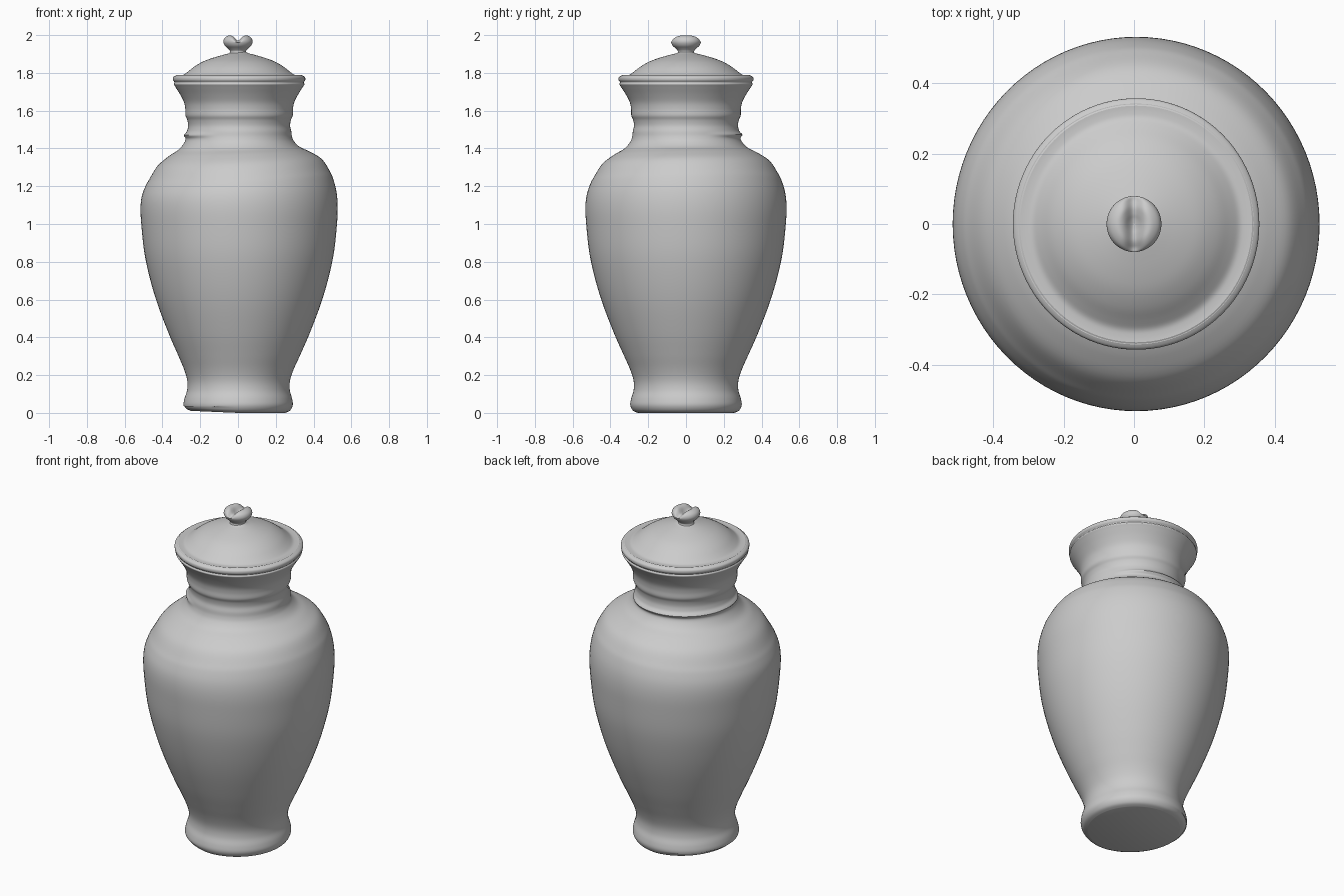
import bpy, bmesh, math

if "Cube" in bpy.data.objects:
    bpy.data.objects.remove(bpy.data.objects["Cube"])

SEG = 96
YS = 1.02  # slightly deeper than wide

clay = bpy.data.materials.new("grey clay")
clay.diffuse_color = (0.6, 0.6, 0.6, 1)
clay.use_nodes = True
clay.node_tree.nodes["Principled BSDF"].inputs["Base Color"].default_value = clay.diffuse_color


def smooth_profile(pts, n=4):
    """Catmull-Rom through (radius, height) points."""
    out = []
    for i in range(len(pts) - 1):
        p = [pts[max(i - 1, 0)], pts[i], pts[i + 1], pts[min(i + 2, len(pts) - 1)]]
        for k in range(n):
            t = k / n
            out.append(tuple(0.5 * (2 * b + (c - a) * t + (2 * a - 5 * b + 4 * c - d) * t * t
                                    + (3 * b - a - 3 * c + d) * t ** 3)
                             for a, b, c, d in zip(*p)))
    out.append(pts[-1])
    return out


def lathe(name, pts, n=4, cap_bottom=False, cap_top=False, warp=None):
    bm = bmesh.new()
    rings = []
    for r, z in smooth_profile(pts, n):
        ring = []
        for s in range(SEG):
            a = 2 * math.pi * s / SEG
            co = (r * math.cos(a), r * math.sin(a) * YS, z)
            ring.append(bm.verts.new(warp(*co) if warp else co))
        rings.append(ring)
    for lo, hi in zip(rings, rings[1:]):
        for s in range(SEG):
            t = (s + 1) % SEG
            bm.faces.new((lo[s], lo[t], hi[t], hi[s]))
    if cap_bottom:
        bm.faces.new(rings[0][::-1])
    if cap_top:
        bm.faces.new(rings[-1])
    me = bpy.data.meshes.new(name)
    bm.to_mesh(me)
    bm.free()
    me.materials.append(clay)
    ob = bpy.data.objects.new(name, me)
    bpy.context.collection.objects.link(ob)
    bpy.context.view_layer.objects.active = ob
    bpy.ops.object.select_all(action='DESELECT')
    ob.select_set(True)
    bpy.ops.object.shade_smooth_by_angle(angle=math.radians(50))
    return ob


# hand-thrown irregularities: tilted shoulder and a clay ridge on the back left of the neck
def body_warp(x, y, z):
    w = math.exp(-((z - 1.28) / 0.13) ** 2)
    b = math.exp(-((z - 1.472) / 0.012) ** 2)
    r = math.hypot(x, y)
    f = 1 + 0.055 * b * max(0, min(1, 0.5 + (y - x) / r))
    lean = 0.006 * min(1, z / 0.3)
    if z < 0.03:
        z = max(0, z + 0.012 * max(0, -x / 0.28))
    return (x * f + lean, y * f, z + w * (0.055 * x + 0.02 * y))


# body with foot, shoulder, neck and flared rim
lathe("urn_body", [
    (0.25, 0.0), (0.275, 0.012), (0.289, 0.04), (0.285, 0.075), (0.272, 0.12),
    (0.272, 0.17), (0.29, 0.23), (0.325, 0.31), (0.373, 0.42), (0.43, 0.57),
    (0.472, 0.71), (0.502, 0.85), (0.518, 1.0), (0.522, 1.09), (0.515, 1.16),
    (0.497, 1.22), (0.477, 1.26), (0.435, 1.325), (0.375, 1.37), (0.322, 1.40),
    (0.292, 1.432), (0.28, 1.46), (0.276, 1.49), (0.27, 1.52), (0.274, 1.55),
    (0.284, 1.575), (0.285, 1.61), (0.292, 1.645), (0.312, 1.685), (0.337, 1.725),
    (0.346, 1.74), (0.342, 1.75), (0.35, 1.762), (0.348, 1.778), (0.33, 1.789),
], 5, cap_bottom=True, warp=body_warp)

# domed lid seated in the rim
lathe("lid", [
    (0.336, 1.787), (0.315, 1.786), (0.295, 1.789), (0.272, 1.805), (0.235, 1.834),
    (0.19, 1.86), (0.14, 1.879), (0.085, 1.895), (0.05, 1.904), (0.036, 1.912),
], 4, warp=lambda x, y, z: (x + 0.005, y, z))


# knob with a pinched groove running front to back
def knob_warp(x, y, z):
    if z > 1.96:
        z -= 0.028 * math.exp(-(x / 0.022) ** 2) * min(1, (z - 1.96) / 0.03)
    return (x, y, z)


lathe("lid_knob", [
    (0.046, 1.902), (0.042, 1.915), (0.053, 1.929), (0.07, 1.945), (0.078, 1.965),
    (0.071, 1.985), (0.05, 1.998), (0.03, 1.998), (0.015, 1.994), (0.002, 1.992),
], 4, cap_top=True, warp=knob_warp)
